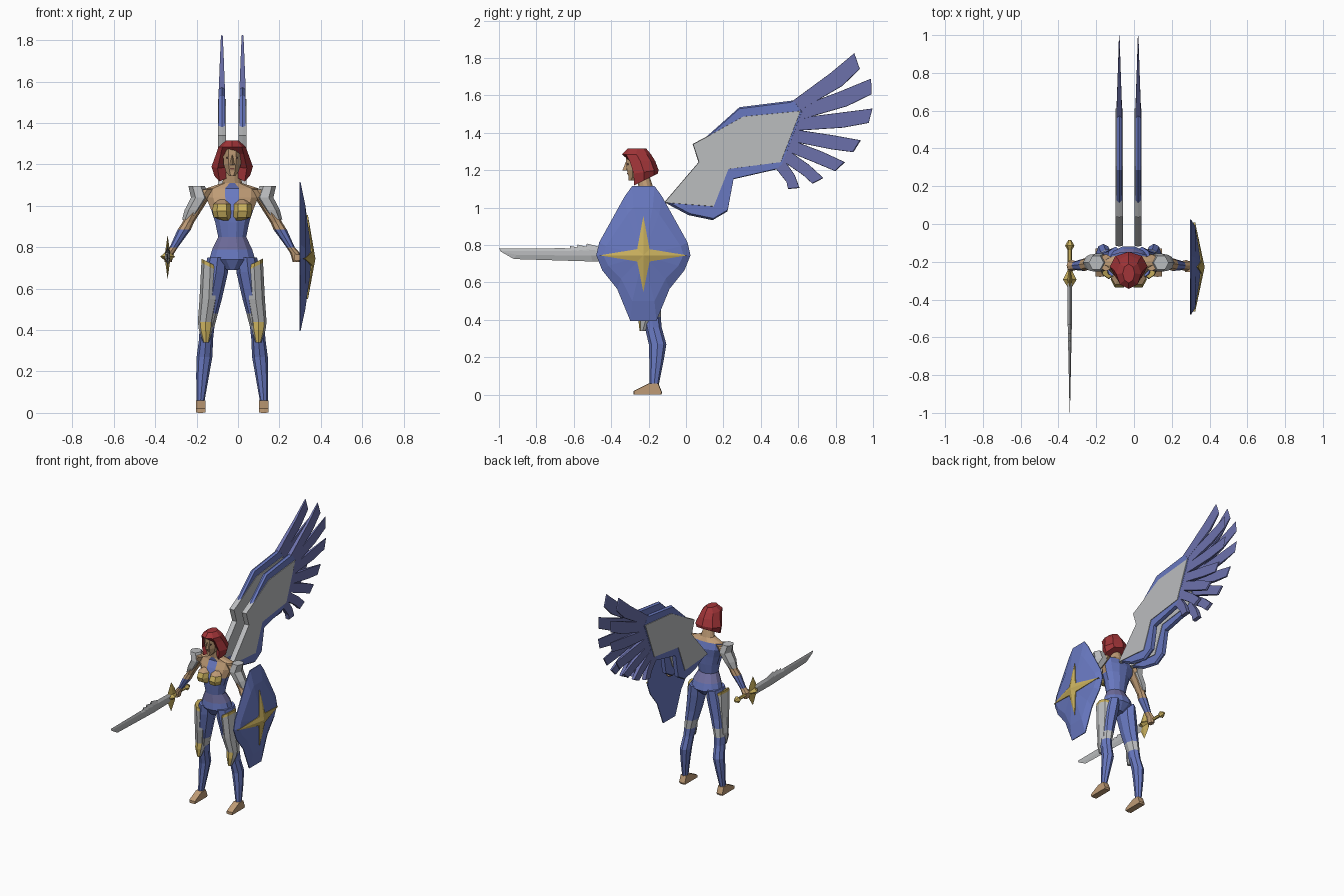
import bpy, bmesh, math
from mathutils import Vector

CX = -0.028            # body mid-plane
COLORS = {
    "blue": (.14, .19, .53), "white_armour": (.50, .51, .52), "gold": (.58, .43, .11),
    "skin": (.52, .33, .18), "red_hair": (.36, .035, .04), "violet": (.17, .165, .36),
    "feather_blue": (.15, .165, .41), "dark": (.10, .05, .04), "lips": (.36, .13, .10),
}
NAMES = list(COLORS)
for k, c in COLORS.items():
    bpy.data.materials.new(k).diffuse_color = (*c, 1)


def stack(name, rings, mat):
    """Join rings of points into a capped solid; mat is a colour name or a rule(center, normal)."""
    bm = bmesh.new()
    vs = [[bm.verts.new(p) for p in r] for r in rings]
    n = len(vs[0])
    for a, b in zip(vs, vs[1:]):
        for i in range(n):
            j = (i + 1) % n
            bm.faces.new((a[i], a[j], b[j], b[i]))
    bm.faces.new(vs[0][::-1])
    bm.faces.new(vs[-1])
    bmesh.ops.remove_doubles(bm, verts=bm.verts, dist=1e-4)
    bmesh.ops.recalc_face_normals(bm, faces=bm.faces)
    bm.normal_update()
    me = bpy.data.meshes.new(name)
    used = [mat] if isinstance(mat, str) else NAMES
    for m in used:
        me.materials.append(bpy.data.materials[m])
    if not isinstance(mat, str):
        for f in bm.faces:
            f.material_index = NAMES.index(mat(f.calc_center_median(), f.normal))
    bm.to_mesh(me)
    bm.free()
    ob = bpy.data.objects.new(name, me)
    bpy.context.collection.objects.link(ob)
    return ob


def ring(x, y, z, rx, ry, n=8, phase=0.0):
    return [(x + rx * math.cos(phase + 2 * math.pi * k / n),
             y + ry * math.sin(phase + 2 * math.pi * k / n), z) for k in range(n)]


def loft(name, rows, mat, s=1, n=8, phase=0.0):
    """Rows of (x offset from body, y, z, rx, ry)."""
    return stack(name, [ring(CX + s * x, y, z, rx, ry, n, phase) for x, y, z, rx, ry in rows], mat)


def plate(name, pts, x, t, mat, sy=1.0, sz=1.0):
    """Flat part in the y-z plane; sy, sz below 1 thin the edges; t is one thickness or a rule(y)."""
    cy = (min(p[0] for p in pts) + max(p[0] for p in pts)) / 2
    cz = (min(p[1] for p in pts) + max(p[1] for p in pts)) / 2
    inner = [(cy + (y - cy) * sy, cz + (z - cz) * sz) for y, z in pts]
    half_t = [(t(y) if callable(t) else t) / 2 for y, z in pts]
    return stack(name, [[(x - h, *p) for h, p in zip(half_t, inner)], [(x, *p) for p in pts],
                        [(x + h, *p) for h, p in zip(half_t, inner)]], mat)


# torso with bare shoulders, blue centre strip and violet waist
def torso_rule(c, n):
    if .79 < c.z < .85:
        return "violet"
    strip = abs(c.x - CX) < .01 and n.y < 0 and c.z < 1.12
    back = n.y > .3 and c.z < 1.07
    return "blue" if c.z < 1.0 or strip or back else "skin"


loft("torso", [(0, -.215, .69, .03, .05), (0, -.205, .74, .115, .09), (0, -.21, .79, .1, .08),
               (0, -.225, .85, .07, .06), (0, -.225, .92, .085, .07), (0, -.225, .98, .105, .075),
               (0, -.21, 1.04, .13, .065), (0, -.205, 1.085, .13, .045), (0, -.215, 1.11, .05, .04),
               (0, -.23, 1.17, .034, .036)], torso_rule, n=12, phase=math.pi / 12)

# head: face, nose, mouth, eyes
loft("face", [(0, -.288, 1.145, .016, .02), (0, -.27, 1.165, .033, .04), (0, -.265, 1.2, .045, .055),
              (0, -.265, 1.25, .048, .06), (0, -.265, 1.29, .045, .06)], "skin", phase=math.pi / 8)
loft("nose", [(0, -.318, 1.198, .011, .022), (0, -.314, 1.245, .005, .008)], "skin", n=4)
loft("mouth", [(0, -.306, 1.176, .013, .008), (0, -.311, 1.184, .015, .008)], "lips", n=4, phase=math.pi / 4)
for s in (1, -1):
    loft("eye", [(.02, -.312, 1.228, .009, .009), (.02, -.312, 1.236, .009, .009)], "dark", s, 4, math.pi / 4)

# hair: bell shape, notched at the front to frame the face, lower edge rising to the back
hair = [ring(CX, *r) for r in [(-.262, 1.315, .032, .05), (-.265, 1.285, .066, .078), (-.245, 1.25, .078, .08),
                               (-.225, 1.19, .1, .078), (-.225, 1.145, .086, .075)]]
for r, y in zip(hair[2:], (-.29, -.225, -.225)):
    r[6] = (r[6][0], y, r[6][2])
for i, slope in ((3, .15), (4, .5)):
    hair[i] = [(x, y, z + (y + .225) * slope) for x, y, z in hair[i]]
stack("hair", hair, "red_hair")

for s in (1, -1):
    # chest armour, open at the top
    loft("chest_cup", [(.03, -.27, .93, .02, .03), (.047, -.29, .945, .042, .042), (.05, -.293, .975, .046, .05),
                       (.05, -.285, 1.008, .042, .042), (.045, -.262, 1.03, .018, .02)],
         lambda c, n: "skin" if c.z > 1.01 else "gold", s, 6)

    # leg with pale knee band, thigh guard with gold hem and knee, foot
    loft("leg", [(.07, -.205, .75, .05, .085), (.078, -.205, .68, .058, .08), (.1, -.2, .55, .05, .066),
                 (.112, -.192, .48, .043, .058), (.122, -.185, .415, .036, .05), (.126, -.175, .36, .034, .045),
                 (.134, -.152, .27, .038, .047), (.143, -.158, .18, .031, .038), (.153, -.17, .055, .019, .025)],
         lambda c, n: "white_armour" if .42 < c.z < .48 else "blue", s)
    guard_rows = [(.108, -.222, .725, .04, .066), (.106, -.224, .705, .043, .068),
                  (.113, -.215, .55, .045, .06), (.128, -.205, .44, .038, .045),
                  (.128, -.215, .40, .033, .04), (.126, -.232, .34, .014, .016)]
    rings = [ring(CX + s * x, y, z, rx, ry) for x, y, z, rx, ry in guard_rows]
    for i in (0, 1):   # hem rises to the outside
        rings[i] = [(x, y, z + ((x - CX) * s - .108) * .5) for x, y, z in rings[i]]
    stack("thigh_guard", rings,
          lambda c, n: "gold" if c.z > .695 or (.35 < c.z < .44 and n.y < -.6) else "white_armour")
    plate("foot", [(-.28, 0), (-.28, .02), (-.2, .06), (-.147, .06), (-.128, .012), (-.132, 0)],
          CX + s * .153, .046, "skin", .96, .96)

    # arm with blue forearm guard, hand, shoulder armour
    loft("arm", [(.12, -.205, 1.08, .035, .045), (.17, -.205, 1.0, .036, .04), (.213, -.21, .92, .028, .032),
                 (.232, -.215, .885, .032, .034), (.282, -.22, .80, .02, .024), (.305, -.22, .77, .024, .03),
                 (.31, -.222, .73, .018, .026)],
         lambda c, n: "blue" if .80 < c.z < .89 else "skin", s)
    loft("shoulder_armour", [(.172, -.205, 1.097, .04, .042), (.155, -.205, 1.04, .044, .055),
                             (.19, -.205, .98, .04, .048), (.213, -.205, .935, .029, .035)],
         "white_armour", s, 6)

    # wing: blue rim, pale centre, fanned feathers
    wx = CX + s * .05
    plate("wing_rim", [(.11, 1.38), (.286, 1.537), (.59, 1.575), (.63, 1.52), (.52, 1.23), (.49, 1.206),
                       (.254, 1.152), (.222, .98), (.142, .933), (.013, .96), (-.1, 1.02), (.09, 1.24),
                       (.06, 1.33)], wx, .03, "blue", .97, .97)
    plate("wing_centre", [(.035, 1.34), (.11, 1.38), (.307, 1.49), (.617, 1.52), (.51, 1.243), (.227, 1.206),
                          (.147, 1.003), (-.12, 1.024), (.067, 1.243)], wx, .038, "white_armour", .985, .985)
    tips = [(.9, 1.826), (.99, 1.69), (.997, 1.53), (.935, 1.36), (.85, 1.243), (.735, 1.158), (.607, 1.105)]
    for i, tip in enumerate(tips):
        f = i / 6
        a, b = Vector((.58 - .09 * f, 1.535 - .29 * f)), Vector(tip)
        d = (b - a).normalized()
        p = Vector((-d.y, d.x))
        mid = a.lerp(b, .62) - p * (.04 - .006 * i)
        w = .047 - .003 * i
        plate("feather", [tuple(v) for v in (a + p * .035, mid + p * w, b, b - p * w * 1.75 - d * .035,
                                             mid - p * w, a - p * .03)],
              wx, lambda y: max(.004, .03 * min(1, (1.03 - y) / .43)), "feather_blue", .97, .97)

# shield: domed outline on the outer side of the left hand
SY, SZ = -.228, .745
half = [(.06, .37), (.1, .315), (.236, .07), (.252, 0), (.22, -.08), (.14, -.18), (.07, -.35)]
outline = half + [(-y, z) for y, z in half[::-1]]
stack("shield", [[(x, SY + y * ky, SZ + z * kz) for y, z in outline]
                 for x, ky, kz in ((.296, 1, 1), (.302, 1, 1), (.325, .85, .7), (.36, 0, 0))], "blue")
star = [(.236, 0), (.033, .033), (0, .21), (-.033, .033), (-.236, 0), (-.033, -.033), (0, -.195), (.033, -.033)]
star_x = (.324, .358, .338, .358)
stack("shield_star", [[(star_x[i % 4] - back, SY + y * k, SZ + z * k) for i, (y, z) in enumerate(star)]
                      for back, k in ((.012, 1), (0, 1))]
      + [[(.374, SY, SZ)] * 8], "gold")
stack("shield_grip", [[(x, -.225 + y, .75 + z) for y, z in ((-.03, -.015), (.03, -.015), (.03, .015), (-.03, .015))]
                      for x in (.27, .30)], "skin")

# sword: toothed blade, star guard, grip and pommel
BX, BZ = -.34, .755
plate("blade", [(-1, .782), (-.65, .783), (-.60, .779), (-.62, .795), (-.56, .783), (-.58, .803), (-.51, .785),
                (-.53, .808), (-.45, .788), (-.3, .785), (-.3, .715), (-.5, .712), (-.92, .725), (-.99, .765)],
      BX, lambda y: .003 + .02 * min(1, (y + 1) / .5), "white_armour", .95, .35)
guard = [(.036, 0), (.012, .02), (0, .105), (-.012, .02), (-.036, 0), (-.012, -.02), (0, -.11), (.012, -.02)]
stack("sword_guard", [[(BX + x * k, y, BZ + z * k) for x, z in guard]
                      for y, k in ((-.335, .3), (-.295, 1), (-.25, .4))], "gold")


def rod(name, rows, mat):
    stack(name, [[(BX + r * math.cos(k * math.pi / 3), y, BZ + r * math.sin(k * math.pi / 3)) for k in range(6)]
                 for y, r in rows], mat)


rod("sword_grip", [(-.29, .013), (-.13, .011)], "gold")
rod("sword_pommel", [(-.14, .01), (-.115, .025), (-.085, .008)], "gold")
